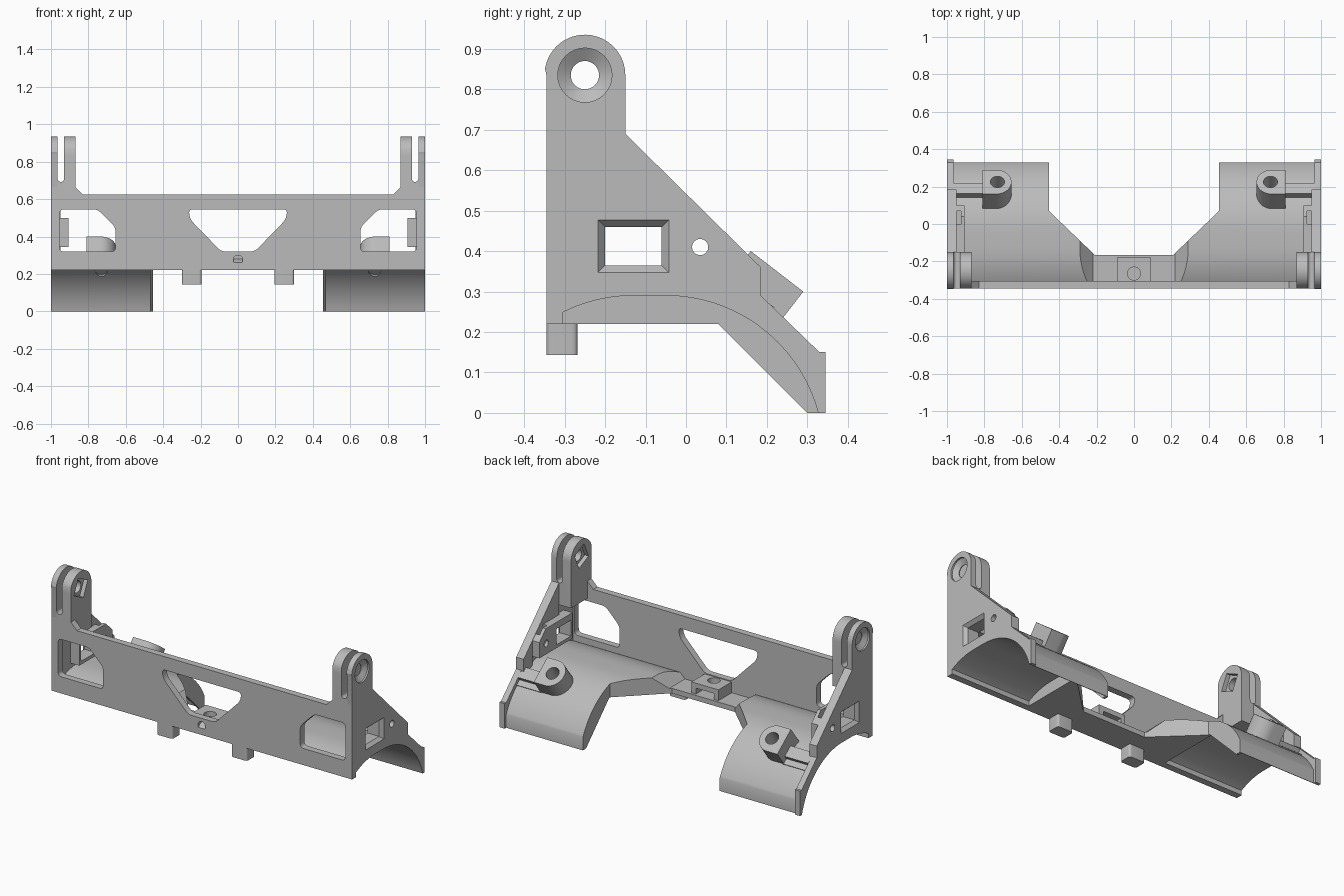
import bpy, bmesh, math
from mathutils import Vector, Matrix

cube = bpy.data.objects.get("Cube")
if cube:
    bpy.data.objects.remove(cube, do_unlink=True)

grey = bpy.data.materials.new("plain grey")
grey.use_nodes = True
COLOUR = (0.5, 0.5, 0.5, 1)
grey.diffuse_color = COLOUR
grey.node_tree.nodes["Principled BSDF"].inputs["Base Color"].default_value = COLOUR


def place(axis, p, d):
    """Profile point p at depth d along an axis."""
    return {"x": (d, p[0], p[1]), "y": (p[0], d, p[1]), "z": (p[0], p[1], d)}[axis]


def loft(name, rings):
    """Closed solid through rings with equal point counts."""
    bm = bmesh.new()
    loops = [[bm.verts.new(p) for p in ring] for ring in rings]
    n = len(loops[0])
    for a, b in zip(loops, loops[1:]):
        for i in range(n):
            bm.faces.new((a[i], a[(i + 1) % n], b[(i + 1) % n], b[i]))
    bm.faces.new(loops[0])
    bm.faces.new(loops[-1])
    bmesh.ops.recalc_face_normals(bm, faces=bm.faces)
    me = bpy.data.meshes.new(name)
    bm.to_mesh(me)
    bm.free()
    me.materials.append(grey)
    ob = bpy.data.objects.new(name, me)
    bpy.context.collection.objects.link(ob)
    return ob


def prism(name, axis, pts, a, b):
    return loft(name, [[place(axis, p, d) for p in pts] for d in (a, b)])


def rect(x0, x1, y0, y1):
    return [(x0, y0), (x1, y0), (x1, y1), (x0, y1)]


def box(name, x, y, z):
    return prism(name, "z", rect(*x, *y), *z)


def arc(cx, cy, r, a0, a1, n=20):
    angles = [math.radians(a0 + (a1 - a0) * i / n) for i in range(n + 1)]
    return [(cx + r * math.cos(t), cy + r * math.sin(t)) for t in angles]


def disc(cx, cy, r, n=32, turn=0):
    return arc(cx, cy, r, turn, turn + 360, n)[:-1]


def rounded(pts, r):
    """Polygon with soft corners."""
    out = []
    for i, p in enumerate(pts):
        p = Vector(p)
        a = p + (Vector(pts[i - 1]) - p).normalized() * r
        b = p + (Vector(pts[(i + 1) % len(pts)]) - p).normalized() * r
        for k in range(6):
            t = k / 5
            out.append(tuple(a * (1 - t) ** 2 + p * 2 * t * (1 - t) + b * t * t))
    return out


def mirrored(pts):
    return [(-x, y) for x, y in pts]


def cut(ob, *cutters, op="DIFFERENCE"):
    for c in cutters:
        m = ob.modifiers.new("cut", "BOOLEAN")
        m.operation, m.solver, m.object = op, "EXACT", c
        bpy.context.view_layer.update()
        me = bpy.data.meshes.new_from_object(ob.evaluated_get(bpy.context.evaluated_depsgraph_get()))
        ob.modifiers.clear()
        ob.data = me
        bpy.data.objects.remove(c, do_unlink=True)


def finish(ob, mirror=False):
    bpy.ops.object.select_all(action="DESELECT")
    ob.select_set(True)
    bpy.context.view_layer.objects.active = ob
    bpy.ops.object.shade_smooth_by_angle(angle=math.radians(25))
    if mirror:
        ob.modifiers.new("mirror", "MIRROR").use_mirror_merge = False


FRONT, BACK = -0.345, 0.345


def arch(r):
    return arc(-0.05, -0.1, r, 0, 90) + arc(-0.13, -0.1, r, 90, 180)


def cavity():
    return prism("cavity", "x", arch(0.39), 0.47, 1.1)


# Front plate with three windows and a pin hole
half = [(0, 0.22), (1, 0.22), (1, 0.665), (0.87, 0.665), (0.83, 0.625)]
plate = prism("front_plate", "y", half + mirrored(half[:0:-1]), FRONT, -0.305)
middle = rounded([(-0.265, 0.545), (0.265, 0.545), (0.255, 0.49), (0.09, 0.32),
                  (-0.09, 0.32), (-0.255, 0.49)], 0.025)
corner = rounded([(0.955, 0.545), (0.75, 0.545), (0.655, 0.45), (0.655, 0.32), (0.955, 0.32)], 0.025)
cut(plate, *[prism("window", "y", w, -0.5, -0.2) for w in (middle, corner, mirrored(corner))],
    prism("pin_hole", "y", disc(0, 0.275, 0.025), -0.5, -0.2))
finish(plate)

# Arched shell: wings at both ends, joined by a low flat-bottomed floor
shell = prism("arched_shell", "x", arch(0.42), -0.98, 0.98)
cut(shell, box("bounds", (-0.98, 0.98), (FRONT, 0.33), (0, 0.5)), op="INTERSECT")
notch = [(0.21, -0.165), (0.455, 0.07), (0.455, 0.5)]
cut(shell, prism("notch", "z", notch + mirrored(notch[::-1]), -0.3, 0.6),
    prism("belly", "x", [(-0.5, 0.22), (0.08, 0.22), (0.30, 0), (0.30, -0.2), (-0.5, -0.2)], -0.47, 0.47),
    prism("trough", "y", [(-0.22, 0.25), (0.22, 0.25), (0.31, 0.34), (-0.31, 0.34)], -0.305, 0.4))
right = cavity()
right.data.transform(Matrix.Scale(-1, 4, (1, 0, 0)))
right.data.flip_normals()
cut(shell, cavity(), right)
for side in (-1, 1):
    cut(shell, prism("boss_bore", "z", disc(side * 0.73, 0.18, 0.033), 0.1, 0.4))
finish(shell)

# Centre nut block on the floor
block = box("centre_block", (-0.09, 0.09), (-0.31, -0.18), (0.22, 0.315))
cut(block, box("nut_slot", (-0.06, 0.06), (-0.29, -0.1), (0.25, 0.285)),
    prism("screw_hole", "z", disc(0, -0.265, 0.035), 0, 1))
finish(block)

# Side walls with tapered window, screw hole and arched underside
outline = [(FRONT, 0.22), (0.08, 0.22), (0.30, 0), (BACK, 0), (BACK, 0.15), (0.33, 0.15),
           (0.185, 0.29), (0.185, 0.36), (-0.15, 0.69)]
outline += arc(-0.25, 0.835, 0.1, 0, 180)
outline[-1] = (FRONT, 0.835)
wall = prism("side_wall", "x", outline, 0.965, 1)
opening = rect(-0.2, -0.06, 0.365, 0.46)
flare = rect(-0.22, -0.04, 0.345, 0.48)


def opening_cutter():
    return loft("opening", [[place("x", p, d) for p in ring]
                            for ring, d in ((opening, 0.8), (opening, 0.98), (flare, 1.003))])


def screw_cutter():
    return prism("side_screw", "x", disc(0.035, 0.41, 0.02), 0.8, 1.1)


def pivot_cutter():
    rings = ((0.045, 0.8), (0.035, 0.97), (0.067, 0.99), (0.067, 1.1))
    return loft("pivot", [[place("x", p, d) for p in disc(-0.25, 0.835, r if d > 0.8 else 0.035)]
                          for r, d in rings])


cut(wall, cavity(), opening_cutter(), screw_cutter(), pivot_cutter())
finish(wall, True)

# Inner frame around the side window
frame = prism("window_frame", "x", [(-0.215, 0.345), (0.1, 0.345), (0.1, 0.44), (0.04, 0.5), (-0.215, 0.5)],
              0.905, 0.967)
cut(frame, opening_cutter(), screw_cutter(),
    box("nut_trap", (0.925, 0.95), (0.0, 0.07), (0.375, 0.6)))
finish(frame, True)

# Stiffener along the sloping edge of the wall
stiffener = prism("wall_stiffener", "x", [(-0.15, 0.5), (0.04, 0.5), (0.1, 0.44), (0.1, 0.28), (0.185, 0.24),
                                          (0.185, 0.36), (-0.15, 0.69)], 0.95, 0.967)
finish(stiffener, True)

# Forked ears with pivot hole and square nut recess
ear = prism("pivot_ear", "x", [(FRONT, 0.6), (-0.305, 0.56), (-0.15, 0.56)] +
            arc(-0.25, 0.835, 0.1, 0, 160) + [(FRONT, 0.835)], 0.87, 1)
slit = arc(0.947, 0.71, 0.018, 180, 360, 10) + [(0.965, 1.2), (0.929, 1.2)]
cut(ear, prism("slit", "y", slit, -0.5, 0), pivot_cutter(),
    prism("nut_recess", "x", disc(-0.25, 0.835, 0.07, 4, 20), 0.8, 0.895))
finish(ear, True)

# Tilted rounded screw bosses on the wings
normal = Vector((0, 0.61, 0.79)).normalized()
down = Vector((0, normal.z, -normal.y))
top = Vector((0, 0.225, 0.35))


def tilted(pts, h):
    return [Vector((u, 0, 0)) + top + down * v + normal * h for u, v in pts]


tongue = [(0.81, -0.082), (0.81, 0.082)] + arc(0.737, 0, 0.082, 90, 270)
boss = loft("screw_boss", [tilted(tongue, 0), tilted(tongue, -0.13)])
cut(boss, loft("bore", [tilted(disc(0.73, 0, 0.038), h) for h in (0.1, -0.3)]))
finish(boss, True)

# Stepped ledges between boss and wall
for name, v0, v1, h in (("upper_ledge", -0.02, 0.05, -0.075), ("lower_ledge", 0.04, 0.085, -0.1)):
    ledge = loft(name, [tilted(rect(0.8, 0.967, v0, v1), k) for k in (h, -0.125)])
    finish(ledge, True)

# Locating pegs under the front plate
peg = prism("locating_peg", "z", rounded(rect(0.195, 0.3, FRONT, -0.268), 0.015), 0.143, 0.225)
finish(peg, True)
